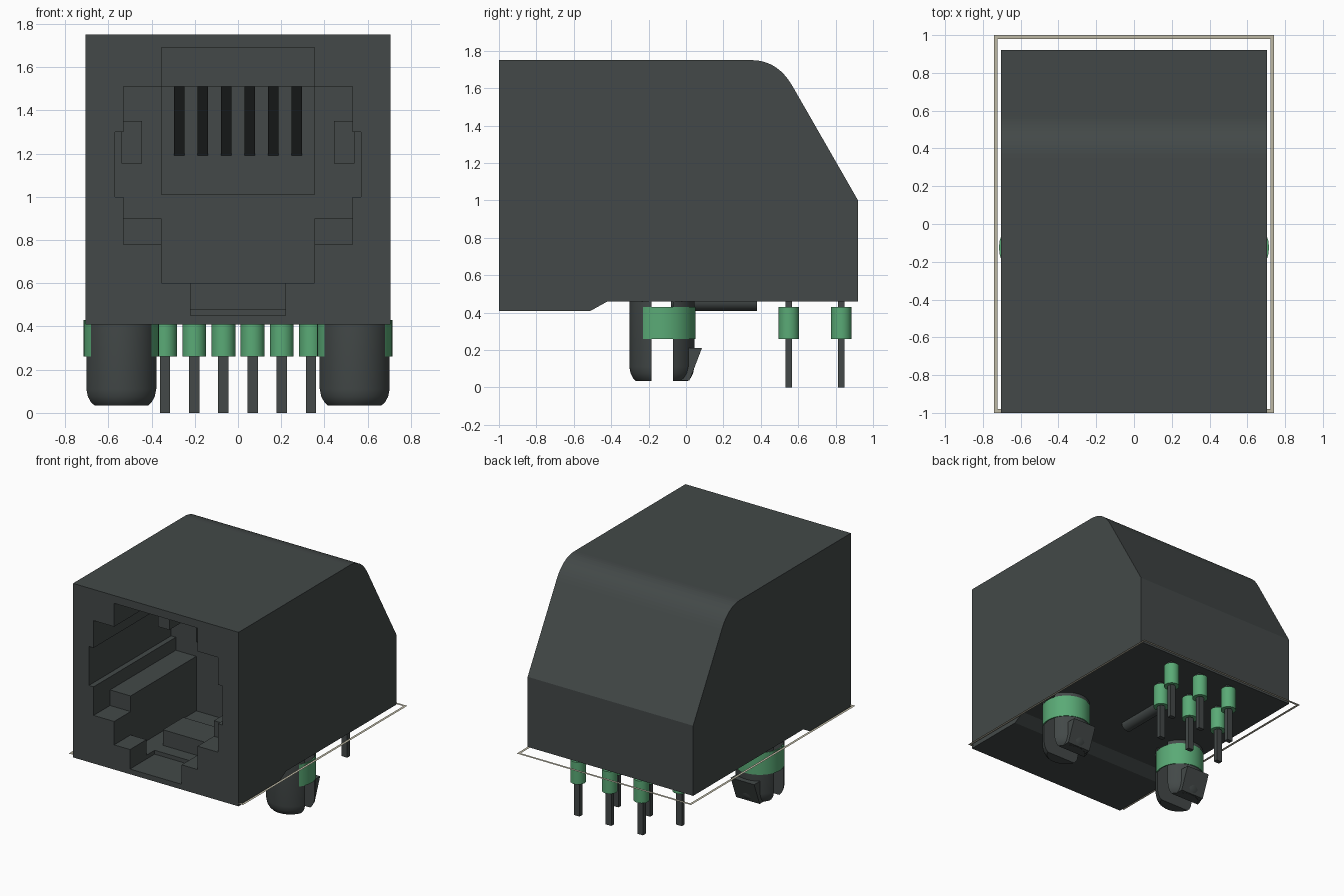
import bpy, bmesh, math

cube = bpy.data.objects.get("Cube")
if cube:
    bpy.data.objects.remove(cube, do_unlink=True)


def material(name, rgb):
    m = bpy.data.materials.new(name)
    m.diffuse_color = (*rgb, 1)
    m.use_nodes = True
    bsdf = next(n for n in m.node_tree.nodes if n.type == 'BSDF_PRINCIPLED')
    bsdf.inputs["Base Color"].default_value = (*rgb, 1)
    return m


DARK = material("charcoal", (0.056, 0.066, 0.065))
GREEN = material("green", (0.102, 0.402, 0.181))
TAN = material("pale tan", (0.51, 0.485, 0.376))


def make(name, verts, faces, mat, smooth=False):
    me = bpy.data.meshes.new(name)
    me.from_pydata(verts, [], faces)
    bm = bmesh.new()
    bm.from_mesh(me)
    bmesh.ops.recalc_face_normals(bm, faces=bm.faces)
    bm.to_mesh(me)
    bm.free()
    ob = bpy.data.objects.new(name, me)
    bpy.context.collection.objects.link(ob)
    me.materials.append(mat)
    if smooth:
        bpy.ops.object.select_all(action='DESELECT')
        bpy.context.view_layer.objects.active = ob
        ob.select_set(True)
        bpy.ops.object.shade_smooth_by_angle(angle=math.radians(35))
    return ob


def loft(name, rings, mat, closed=False, smooth=False):
    """Skin equal rings of points; cap the ends, or join last to first."""
    n, k = len(rings[0]), len(rings)
    faces = []
    for j in range(k if closed else k - 1):
        a, b = j * n, (j + 1) % k * n
        faces += [(a + i, a + (i + 1) % n, b + (i + 1) % n, b + i) for i in range(n)]
    if not closed:
        faces += [tuple(range(n)), tuple(range((k - 1) * n, k * n))]
    return make(name, [p for r in rings for p in r], faces, mat, smooth)


def prism(name, profile, x0, x1, mat=DARK):
    """Extrude a (y, z) profile along x."""
    return loft(name, [[(x, y, z) for y, z in profile] for x in (x0, x1)], mat)


def box(name, x0, x1, y0, y1, z0, z1, mat=DARK):
    return prism(name, [(y0, z0), (y1, z0), (y1, z1), (y0, z1)], x0, x1, mat)


def circle(x, y, z, r, n=32):
    return [(x + r * math.cos(2 * math.pi * i / n), y + r * math.sin(2 * math.pi * i / n), z)
            for i in range(n)]


def tube(name, x, y, r, inner):
    rings = [circle(x, y, z, q) for z, q in ((.26, r), (.43, r), (.43, inner), (.26, inner))]
    return loft(name, rings, GREEN, closed=True, smooth=True)


# Housing: side profile with a rounded shoulder
profile = [(-1, .41), (-.51, .41), (-.42, .46), (.92, .46), (.92, 1.0)]
P0, P1, P2 = (.57, 1.61), (.49, 1.75), (.35, 1.75)
for i in range(13):
    t = i / 12
    profile.append(tuple((1 - t) ** 2 * a + 2 * t * (1 - t) * b + t * t * c
                         for a, b, c in zip(P0, P1, P2)))
profile.append((-1, 1.75))
housing = prism("housing", profile, -.705, .705)

# Socket cavities: half width, y range, z range
cuts = [
    (.355, -1.1, 0, .60, 1.51),     # throat
    (.355, -1.1, -.6, 1.3, 1.69),   # upper notch
    (.53, -1.1, -.8, .78, 1.51),    # front shoulders
    (.53, -1.1, 0, .90, 1.51),      # rails
    (.57, -1.1, 0, 1.0, 1.30),      # side grooves
    (.22, -1.1, -.7, .45, .70),     # latch slot
    (.355, -.8, 0, .48, .70),       # latch floor
    (.355, -.3, .3, 1.01, 1.51),    # contact recess
]
for w, y0, y1, z0, z1 in cuts:
    cutter = box("cutter", -w, w, y0, y1, z0, z1)
    cutter.hide_render = True
    mod = housing.modifiers.new("cut", 'BOOLEAN')
    mod.operation, mod.solver, mod.object = 'DIFFERENCE', 'EXACT', cutter
    bpy.context.view_layer.objects.active = housing
    bpy.ops.object.modifier_apply(modifier=mod.name)
    bpy.data.objects.remove(cutter, do_unlink=True)

# Details inside the socket
box("latch_stop", -.22, .22, -.6, -.35, .47, .60)
for s, side in ((-1, "right"), (1, "left")):
    box(f"{side}_cavity_stop", *sorted((s * .445, s * .54)), -.2, .01, 1.155, 1.35)

# Sloping spring contacts
for i in range(6):
    x = -.2725 + i * .109
    prism(f"contact_{i + 1}", [(-.6, 1.51), (.3, 1.19), (.3, 1.22), (-.52, 1.512)],
          x - .024, x + .024)

# Staggered solder pins with green collars
for i in range(6):
    x = -.3375 + i * .135
    y = .83 if i % 2 else .55
    box(f"pin_{i + 1}", x - .024, x + .024, y - .017, y + .017, 0, .48)
    tube(f"pin_collar_{i + 1}", x, y, .055, .028)


def segment(x, cy, z, r, cut, sign, n=20):
    """Part of a circle lying beyond a straight cut, towards sign * y."""
    a = math.acos(cut / r)
    return [(x + r * math.sin(t), cy + sign * r * math.cos(t), z)
            for t in (-a + 2 * a * i / n for i in range(n + 1))]


# Split mounting posts with barbs and green rings
levels = [(.48, .17), (.11, .17), (.075, .163), (.05, .15), (.035, .135)]
for s, side in ((-1, "right"), (1, "left")):
    x = s * .54
    loft(f"{side}_post_front",
         [segment(x, -.133, z, r, .052, -1) for z, r in levels], DARK, smooth=True)
    loft(f"{side}_post_rear",
         [segment(x, -.125, z, r, .055, 1) for z, r in levels], DARK, smooth=True)
    prism(f"{side}_post_barb", [(-.06, .21), (.085, .21), (.018, .036), (-.06, .036)],
          x - .1, x + .1)
    tube(f"{side}_post_ring", x, -.125, .175, .165)

# Rounded rib under the housing
loft("underside_rib", [[(px, y, .46 + py) for px, py, _ in circle(0, 0, 0, .05, 24)]
                       for y in (-.08, .38)], DARK, smooth=True)

# Thin flat outline around the footprint
W, L, T, Z = .742, 1.0, .02, .43
corners = [(-1, -1), (1, -1), (1, 1), (-1, 1)]
verts = [(a * (W - d), b * (L - d), Z) for d in (0, T) for a, b in corners]
make("footprint_outline", verts,
     [(i, (i + 1) % 4, (i + 1) % 4 + 4, i + 4) for i in range(4)], TAN)
